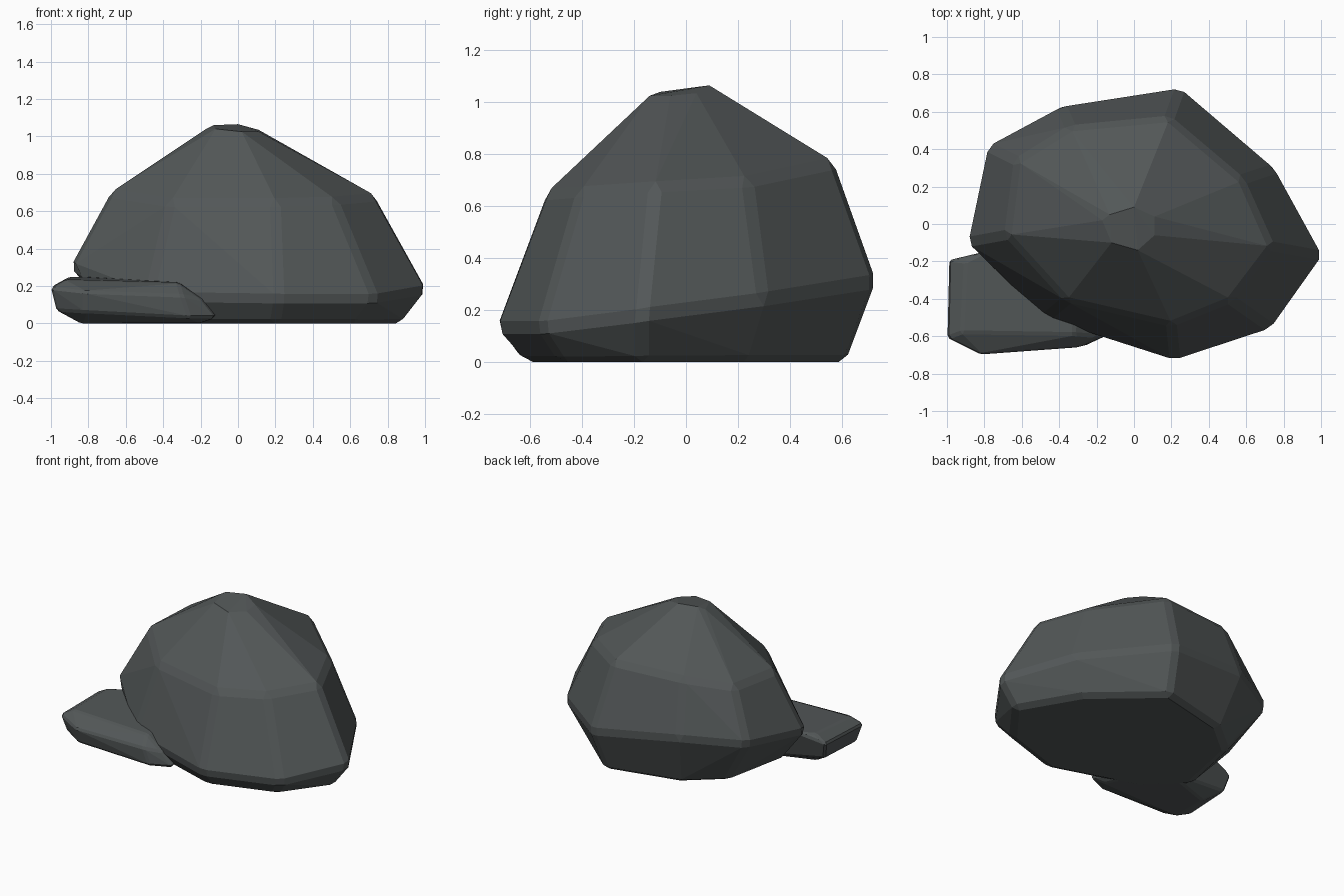
import bpy, bmesh, math

if "Cube" in bpy.data.objects:
    bpy.data.objects.remove(bpy.data.objects["Cube"])

stone = bpy.data.materials.new("dark grey stone")
stone.diffuse_color = (0.085, 0.095, 0.096, 1)
stone.use_nodes = True
stone.node_tree.nodes["Principled BSDF"].inputs["Base Color"].default_value = stone.diffuse_color


def make_rock(name, points, bevel, bevel_top):
    """Convex chiselled stone: hull of the corner points with chamfered edges."""
    bm = bmesh.new()
    for p in points:
        bm.verts.new(p)
    res = bmesh.ops.convex_hull(bm, input=bm.verts[:])
    loose = [v for v in bm.verts if not v.link_faces]
    bmesh.ops.delete(bm, geom=loose, context='VERTS')
    bmesh.ops.dissolve_limit(bm, angle_limit=math.radians(5),
                             verts=bm.verts[:], edges=bm.edges[:])
    sharp = [e for e in bm.edges if e.calc_face_angle(0) > 0.3
             and max(v.co.z for v in e.verts) < bevel_top]
    bmesh.ops.bevel(bm, geom=sharp, offset=bevel, segments=1, profile=0.5,
                    affect='EDGES', clamp_overlap=True)
    bmesh.ops.recalc_face_normals(bm, faces=bm.faces[:])
    me = bpy.data.meshes.new(name)
    bm.to_mesh(me)
    bm.free()
    me.materials.append(stone)
    ob = bpy.data.objects.new(name, me)
    bpy.context.collection.objects.link(ob)
    return ob


# Main boulder: base, tilted waist, shoulder and small crown
base = [(-.64, -.2), (-.4, -.43), (.2, -.62), (.64, -.48), (.88, -.17),
        (.64, .24), (.21, .62), (-.3, .5), (-.54, .3)]
waist = [(-.9, -.1, .3), (-.48, -.51, .14), (.22, -.735, .13), (.74, -.565, .13),
         (1.02, -.17, .18), (.76, .3, .24), (.25, .735, .31),
         (-.39, .635, .39), (-.79, .42, .37)]
shoulder = [(-.68, -.06, .7), (-.36, -.41, .65), (.2, -.54, .65), (.52, -.41, .66),
            (.74, -.12, .68), (.58, .24, .7), (.19, .57, .77),
            (-.34, .52, .77), (-.63, .34, .72)]
crown = [(-.17, .02, 1.04), (-.13, .05, 1.06), (.0, .09, 1.065), (.11, .04, 1.035),
         (.11, -.06, 1.025), (.02, -.14, 1.025), (-.12, -.1, 1.04)]
make_rock("boulder", [(x, y, 0) for x, y in base] + waist + shoulder + crown,
          0.03, 0.95)

# Low slab leaning out from under the boulder, front left
slab_bottom = [(-.84, -.56, 0), (-.84, -.3, 0), (-.4, -.15, 0), (-.2, -.54, 0)]
slab_rim = [(-.97, -.58, .07), (-.82, -.67, .06), (-.26, -.65, .03), (-.11, -.58, .03),
            (-1.0, -.61, .19), (-.82, -.7, .17), (-.3, -.66, .15), (-.19, -.6, .13),
            (-.96, -.22, .08), (-.99, -.19, .2)]
slab_top = [(-.92, -.58, .235), (-.32, -.59, .22), (-.9, -.2, .25),
            (-.78, -.14, .25), (-.3, -.1, .22)]
make_rock("slab", slab_bottom + slab_rim + slab_top, 0.012, 1)
